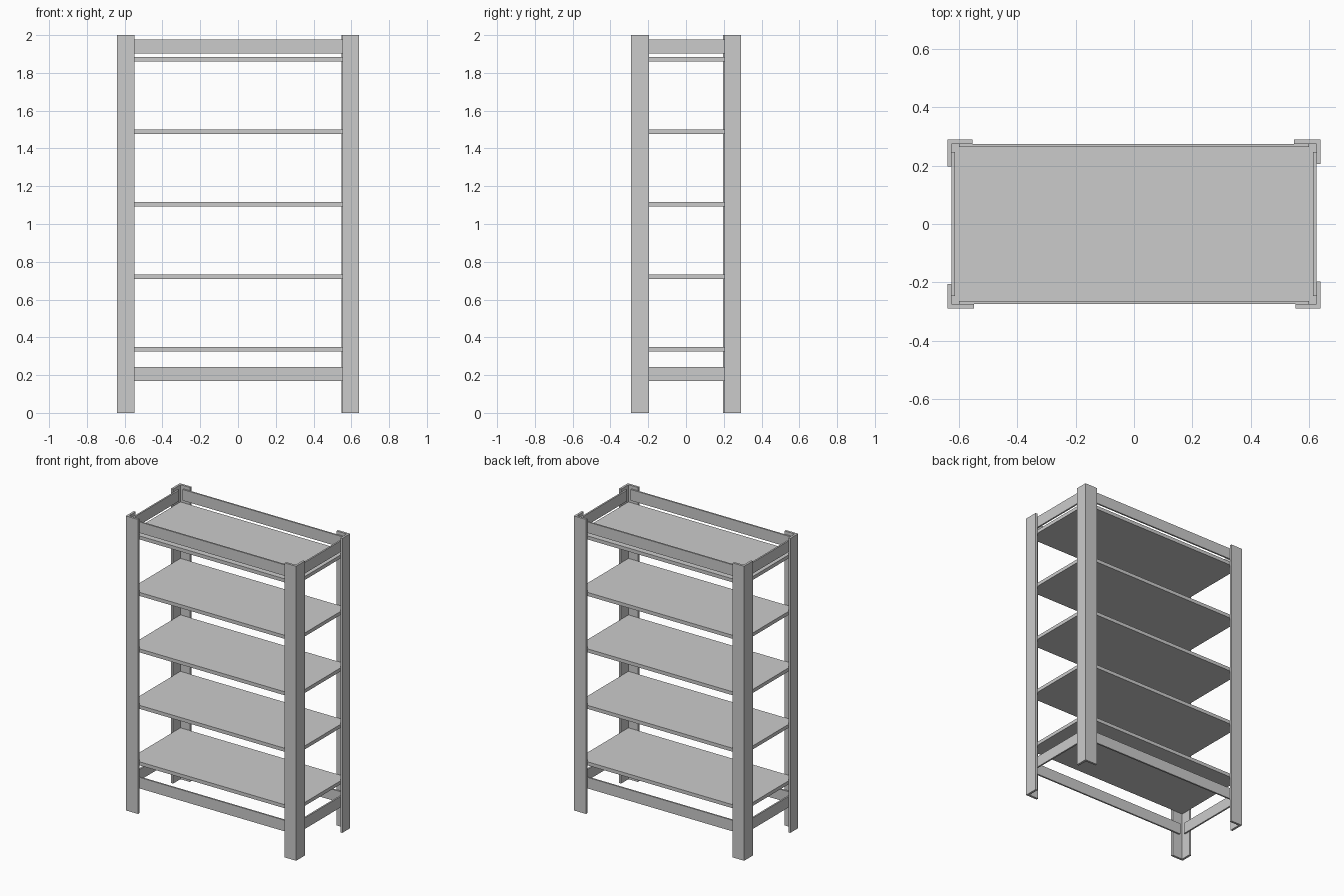
import bpy, bmesh

if "Cube" in bpy.data.objects:
    bpy.data.objects.remove(bpy.data.objects["Cube"])

X, Y, T = 0.64, 0.29, 0.015   # outer half sizes, steel thickness


def prism(name, pts, z0, z1):
    """Extrude a closed xy outline from z0 to z1."""
    bm = bmesh.new()
    face = bm.faces.new([bm.verts.new((x, y, z0)) for x, y in pts])
    ext = bmesh.ops.extrude_face_region(bm, geom=[face])
    top = [v for v in ext["geom"] if isinstance(v, bmesh.types.BMVert)]
    bmesh.ops.translate(bm, verts=top, vec=(0, 0, z1 - z0))
    bmesh.ops.recalc_face_normals(bm, faces=bm.faces[:])
    mesh = bpy.data.meshes.new(name)
    bm.to_mesh(mesh)
    bm.free()
    ob = bpy.data.objects.new(name, mesh)
    bpy.context.collection.objects.link(ob)
    return ob


def box(name, x0, x1, y0, y1, z0, z1):
    return prism(name, [(x0, y0), (x1, y0), (x1, y1), (x0, y1)], z0, z1)


# Angle-profile corner legs (one flange slightly longer, turned corner to corner)
for sx, xn in ((-1, "left"), (1, "right")):
    for sy, yn in ((-1, "front"), (1, "back")):
        a, b = (0.092, 0.085) if sx == sy else (0.086, 0.093)
        outline = [(0, 0), (a, 0), (a, T), (T, T), (T, b), (0, b)]
        pts = [(sx * (X - u), sy * (Y - v)) for u, v in outline]
        prism(f"{yn}_{xn}_leg", pts, 0, 2)

# Shelves
for i in range(5):
    z = 0.325 + i * 0.3835
    box(f"shelf_{i + 1}", -X + T, X - T, -Y + T, Y - T, z, z + 0.024)

# Top and bottom rails, set against the inner faces of the legs
R = 0.011
for level, z in (("bottom", 0.168), ("top", 1.903)):
    for s, yn, xn in ((-1, "front", "left"), (1, "back", "right")):
        y0, y1 = sorted((s * (Y - T), s * (Y - T - R)))
        box(f"{level}_{yn}_rail", -0.6, 0.6, y0, y1, z, z + 0.075)
        x0, x1 = sorted((s * (X - T), s * (X - T - R)))
        box(f"{level}_{xn}_rail", x0, x1, -0.246, 0.246, z, z + 0.075)
